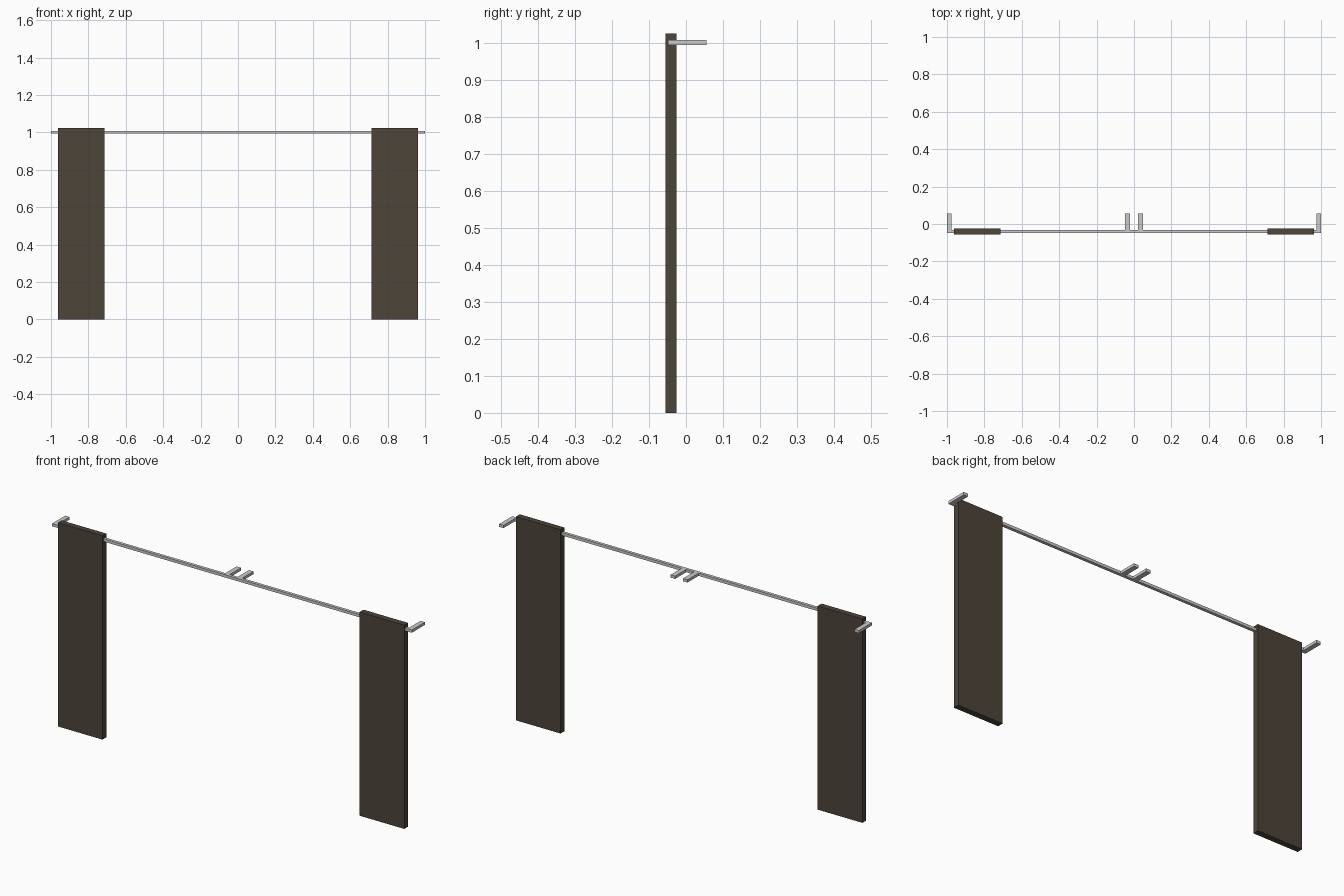
import bpy

if "Cube" in bpy.data.objects:
    bpy.data.objects.remove(bpy.data.objects["Cube"])

cloth = bpy.data.materials.new("dark_brown_cloth")
cloth.diffuse_color = (0.075, 0.058, 0.042, 1)
cloth.use_nodes = True
cloth.node_tree.nodes["Principled BSDF"].inputs["Base Color"].default_value = cloth.diffuse_color


def box(name, x, y, z, mat=None):
    """Box from (min, max) ranges on each axis."""
    bpy.ops.mesh.primitive_cube_add(
        size=1, location=[(a + b) / 2 for a, b in (x, y, z)])
    ob = bpy.context.object
    ob.name = name
    ob.scale = [b - a for a, b in (x, y, z)]
    bpy.ops.object.transform_apply(location=False, rotation=False, scale=True)
    if mat:
        ob.data.materials.append(mat)
    return ob


# Square rail across the full width
box("curtain_rail", (-1, 1), (-0.048, -0.033), (0.993, 1.007))

for side, s in (("left", -1), ("right", 1)):
    def span(a, b):
        return tuple(sorted((s * a, s * b)))

    # Drawn-back curtain panel
    box(f"{side}_curtain", span(0.715, 0.963), (-0.055, -0.025), (0, 1.024), cloth)
    # Wall brackets at the end and near the middle
    for part, a, b in (("end", 0.976, 1.0), ("middle", 0.022, 0.047)):
        box(f"{side}_{part}_bracket", span(a, b), (-0.048, 0.055), (0.993, 1.007))
